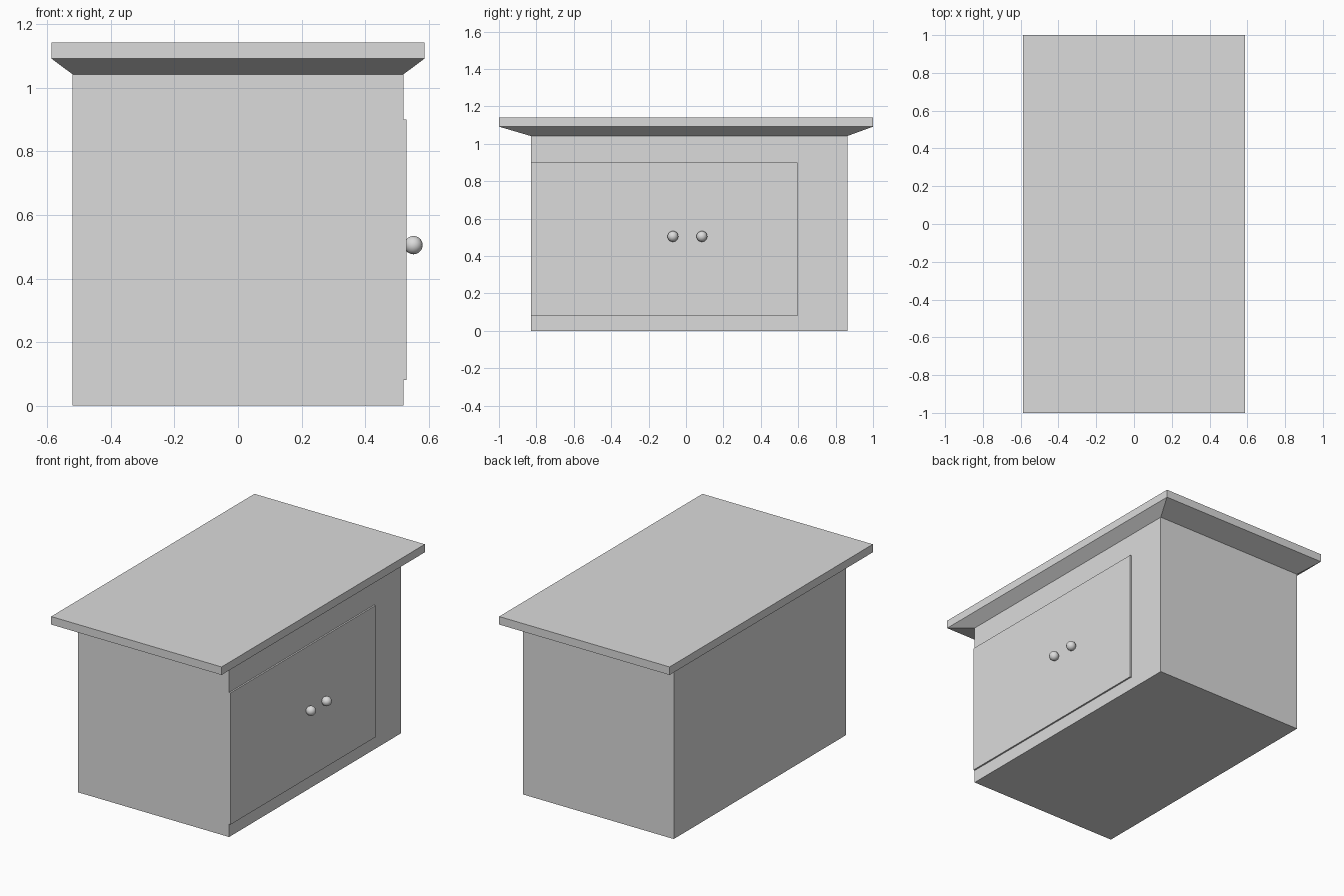
import bpy
import bmesh

cube = bpy.data.objects.get("Cube")
if cube:
    bpy.data.objects.remove(cube, do_unlink=True)


def material(name, rgb):
    mat = bpy.data.materials.new(name)
    mat.use_nodes = True
    colour = (*rgb, 1.0)
    mat.diffuse_color = colour
    bsdf = next(n for n in mat.node_tree.nodes if n.type == "BSDF_PRINCIPLED")
    bsdf.inputs["Base Color"].default_value = colour
    return mat


grey = material("light_grey", (0.71, 0.71, 0.71))


def loft(name, levels, inward=False):
    """Closed solid through rectangles given as (x0, x1, y0, y1, z)."""
    bm = bmesh.new()
    rings = [[bm.verts.new(p) for p in
              ((x0, y0, z), (x1, y0, z), (x1, y1, z), (x0, y1, z))]
             for x0, x1, y0, y1, z in levels]
    bm.faces.new(rings[0][::-1])
    bm.faces.new(rings[-1])
    for low, high in zip(rings, rings[1:]):
        for i in range(4):
            j = (i + 1) % 4
            bm.faces.new((low[i], low[j], high[j], high[i]))
    if inward:
        bmesh.ops.reverse_faces(bm, faces=bm.faces)
    mesh = bpy.data.meshes.new(name)
    bm.to_mesh(mesh)
    bm.free()
    mesh.materials.append(grey)
    obj = bpy.data.objects.new(name, mesh)
    bpy.context.collection.objects.link(obj)


# Cabinet box
loft("cabinet_body", [(-0.52, 0.52, -0.83, 0.863, 0.0),
                      (-0.52, 0.52, -0.83, 0.863, 1.042)])

# Overhanging top with a sloped underside, its faces turned inward
loft("counter_top", [(-0.52, 0.52, -0.83, 0.863, 1.042),
                     (-0.587, 0.587, -1.0, 1.0, 1.092),
                     (-0.587, 0.587, -1.0, 1.0, 1.142)], inward=True)

# Pair of thin doors on the +x side, each with a round knob
for name, y0, y1, knob_y in (("front", -0.83, 0.014, -0.07),
                             ("back", 0.014, 0.597, 0.085)):
    loft(name + "_door", [(0.518, 0.53, y0, y1, 0.08),
                          (0.518, 0.53, y0, y1, 0.90)])
    bpy.ops.mesh.primitive_uv_sphere_add(segments=16, ring_count=10, radius=0.029,
                                         location=(0.552, knob_y, 0.505))
    knob = bpy.context.object
    knob.name = name + "_knob"
    knob.data.materials.append(grey)
    bpy.ops.object.shade_smooth_by_angle()
